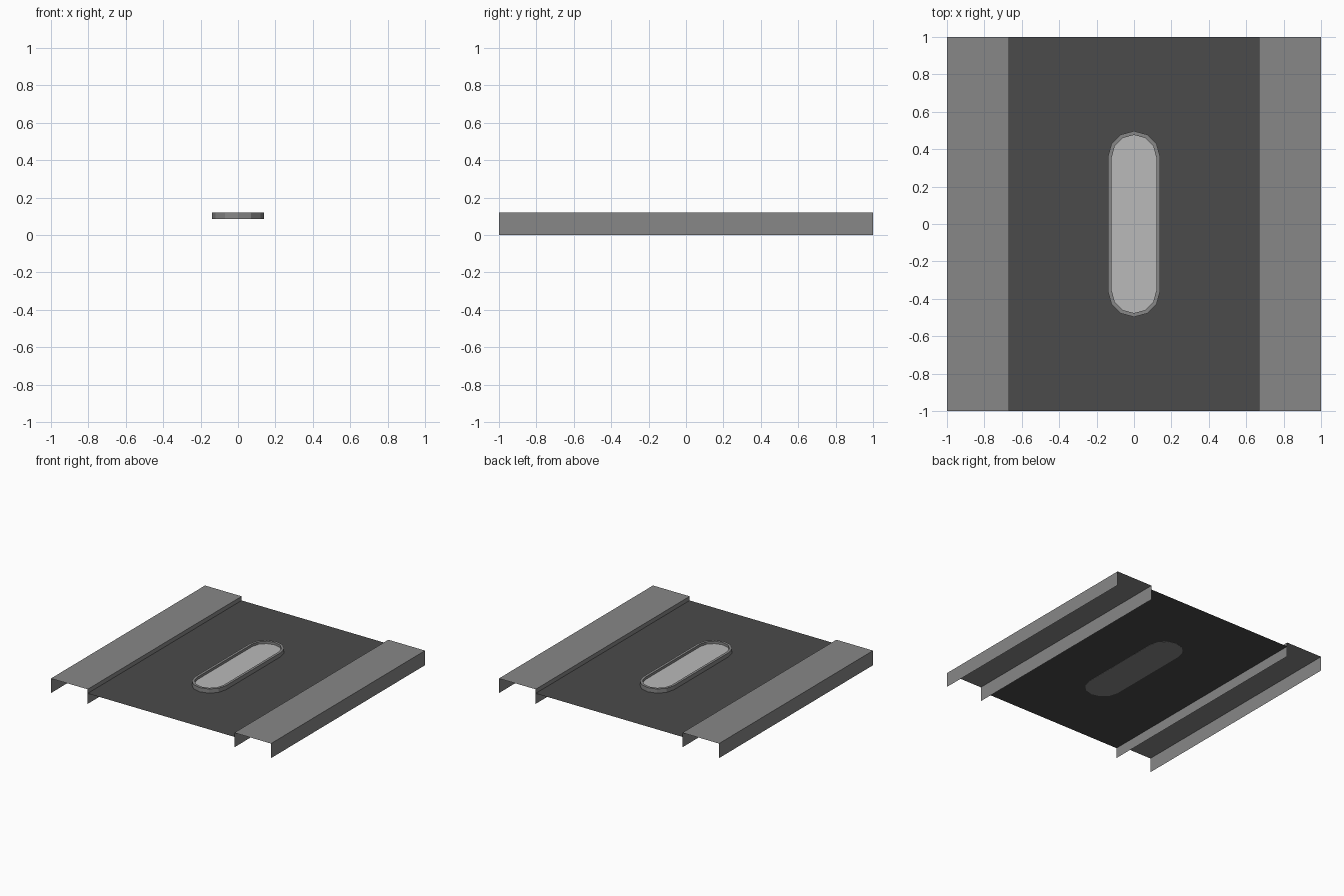
import bpy, bmesh, math

if "Cube" in bpy.data.objects:
    bpy.data.objects.remove(bpy.data.objects["Cube"])


def material(name, value):
    m = bpy.data.materials.new(name)
    m.diffuse_color = (value, value, value, 1)
    m.use_nodes = True
    m.node_tree.nodes["Principled BSDF"].inputs["Base Color"].default_value = m.diffuse_color
    return m


grey = material("mid grey", 0.245)
dark = material("dark grey", 0.07)
pale = material("pale grey", 0.49)


def finish(name, bm, mat):
    mesh = bpy.data.meshes.new(name)
    bm.to_mesh(mesh)
    bm.free()
    mesh.materials.append(mat)
    ob = bpy.data.objects.new(name, mesh)
    bpy.context.collection.objects.link(ob)
    return ob


def sheet(name, profile, mat):
    """Open sheet: an x/z profile swept along y."""
    bm = bmesh.new()
    rows = [[bm.verts.new((x, y, z)) for x, z in profile] for y in (-1, 1)]
    for i in range(len(profile) - 1):
        bm.faces.new((rows[0][i], rows[0][i + 1], rows[1][i + 1], rows[1][i]))
    return finish(name, bm, mat)


def slot_ring(bm, radius, centre_y, z):
    """Loop of a rounded slot, with six flat sides at each end."""
    pts = []
    for end in (0, 1):
        for i in range(7):
            a = math.pi * (end + i / 6)
            y = radius * math.sin(a) + (centre_y if end == 0 else -centre_y)
            pts.append(bm.verts.new((radius * math.cos(a), y, z)))
    return pts


TOP, FLOOR, INNER = 0.12, 0.086, 0.667

# recessed floor panel
sheet("floor_panel", [(-INNER, FLOOR), (INNER, FLOOR)], dark)

# raised side channels, open at the ends and underneath
sheet("left_channel", [(-1, 0), (-1, TOP), (-INNER, TOP), (-INNER, 0)], grey)
sheet("right_channel", [(INNER, 0), (INNER, TOP), (1, TOP), (1, 0)], grey)

# lamp rim: base cap, outer wall, flat lip, inner wall
bm = bmesh.new()
loops = [slot_ring(bm, 0.14, 0.357, FLOOR - 0.001),
         slot_ring(bm, 0.14, 0.357, TOP),
         slot_ring(bm, 0.119, 0.357, TOP),
         slot_ring(bm, 0.119, 0.357, 0.1)]
for a, b in zip(loops, loops[1:]):
    for i in range(len(a)):
        j = (i + 1) % len(a)
        bm.faces.new((a[i], a[j], b[j], b[i]))
bm.faces.new(loops[0][::-1])
finish("lamp_rim", bm, grey)

# lamp lens set inside the rim
bm = bmesh.new()
bm.faces.new(slot_ring(bm, 0.119, 0.357, 0.1))
finish("lamp_lens", bm, pale)
